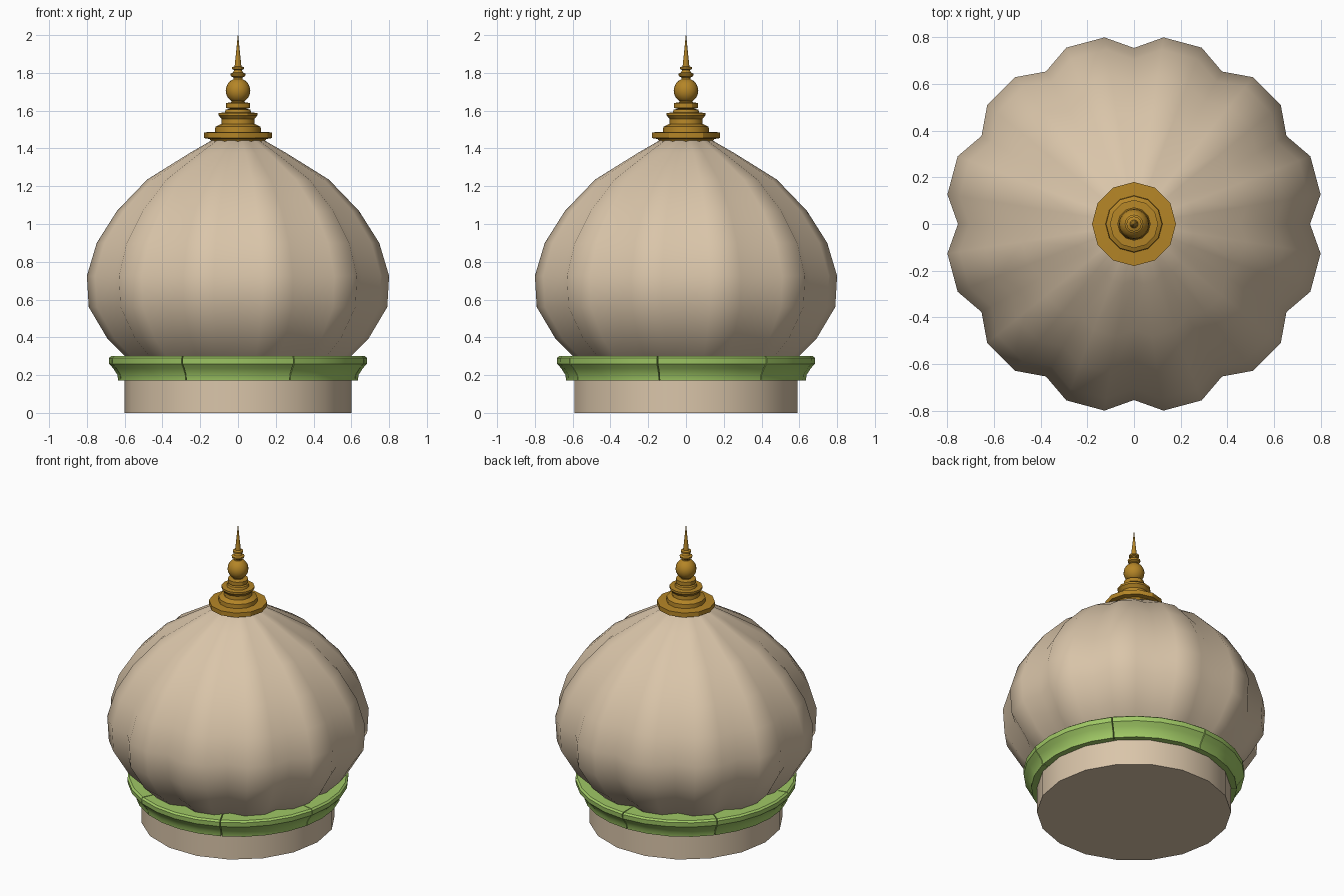
import bpy, bmesh, math

if "Cube" in bpy.data.objects:
    bpy.data.objects.remove(bpy.data.objects["Cube"])


def material(name, rgb):
    m = bpy.data.materials.new(name)
    m.diffuse_color = (*rgb, 1)
    m.use_nodes = True
    m.node_tree.nodes["Principled BSDF"].inputs["Base Color"].default_value = m.diffuse_color
    return m


STONE = material("beige stone", (0.70, 0.56, 0.40))
GREEN = material("green trim", (0.35, 0.58, 0.13))
GOLD = material("gold", (0.46, 0.235, 0.02))


def finish(bm, name, mat, angle):
    bmesh.ops.remove_doubles(bm, verts=bm.verts, dist=1e-5)
    bmesh.ops.recalc_face_normals(bm, faces=bm.faces)
    me = bpy.data.meshes.new(name)
    bm.to_mesh(me)
    bm.free()
    me.materials.append(mat)
    ob = bpy.data.objects.new(name, me)
    bpy.context.collection.objects.link(ob)
    bpy.ops.object.select_all(action='DESELECT')
    ob.select_set(True)
    bpy.context.view_layer.objects.active = ob
    bpy.ops.object.shade_smooth_by_angle(angle=math.radians(angle))
    return ob


def lathe(name, profile, spokes, mat, angle=30):
    """Revolve (radius, z) points; spokes are (angle, radius factor)."""
    bm = bmesh.new()
    rings = [[bm.verts.new((r * f * math.cos(a), r * f * math.sin(a), z))
              for a, f in spokes] for r, z in profile]
    n = len(spokes)
    for lo, hi in zip(rings, rings[1:]):
        for i in range(n):
            j = (i + 1) % n
            bm.faces.new((lo[i], lo[j], hi[j], hi[i]))
    bm.faces.new(rings[0])
    bm.faces.new(rings[-1])
    return finish(bm, name, mat, angle)


def circle(n):
    return [(2 * math.pi * i / n, 1) for i in range(n)]


# Round drum below the dome
lathe("drum", [(0.6, 0), (0.6, 0.24)], circle(18), STONE)

# Onion dome with twelve lobes
lobes = []
for k in range(12):
    for deg, f in ((0, 0.932), (9, 1), (21, 1)):
        lobes.append((math.radians(30 * k + deg), f))
dome_profile = [(0.50, 0.22), (0.60, 0.295), (0.698, 0.39), (0.80, 0.56),
                (0.81, 0.725), (0.757, 0.90), (0.648, 1.07), (0.487, 1.235),
                (0.26, 1.375), (0.12, 1.455)]
lathe("dome", dome_profile, lobes, STONE, 60)

# Seven curved moulding pieces forming the cornice
section = [(0.55, 0.172), (0.635, 0.172), (0.638, 0.20), (0.66, 0.235),
           (0.682, 0.26), (0.684, 0.29), (0.672, 0.30), (0.55, 0.30)]
STEP = 2 * math.pi / 7
for k in range(7):
    bm = bmesh.new()
    mid = -math.pi / 2 + k * STEP
    cuts = []
    for i in range(5):
        a = mid + (i / 4 - 0.5) * (STEP - 0.008)
        cuts.append([bm.verts.new((r * math.cos(a), r * math.sin(a), z))
                     for r, z in section])
    m = len(section)
    for p, q in zip(cuts, cuts[1:]):
        for i in range(m):
            j = (i + 1) % m
            bm.faces.new((p[i], p[j], q[j], q[i]))
    bm.faces.new(cuts[0])
    bm.faces.new(cuts[-1])
    finish(bm, f"cornice_piece_{k + 1}", GREEN, 30)

# Turned finial: stepped base
lathe("finial_base", [(0.14, 1.435), (0.15, 1.45), (0.18, 1.455), (0.18, 1.485),
                      (0.122, 1.488), (0.12, 1.515), (0.088, 1.53),
                      (0.086, 1.555), (0.103, 1.575), (0.103, 1.588),
                      (0.07, 1.59), (0.065, 1.605), (0.045, 1.61),
                      (0.063, 1.615), (0.063, 1.64), (0.035, 1.645),
                      (0.035, 1.66)], circle(12), GOLD)

# Finial ball
ball = [(max(0.065 * math.sin(math.pi * i / 10), 0.002),
         1.706 - 0.066 * math.cos(math.pi * i / 10)) for i in range(11)]
lathe("finial_ball", ball, circle(16), GOLD, 50)

# Finial collars and spike
lathe("finial_spike", [(0.024, 1.75), (0.024, 1.775), (0.038, 1.783),
                       (0.04, 1.795), (0.026, 1.802), (0.02, 1.815),
                       (0.032, 1.82), (0.032, 1.83), (0.018, 1.835),
                       (0.011, 1.90), (0.001, 2.0)], circle(12), GOLD)
